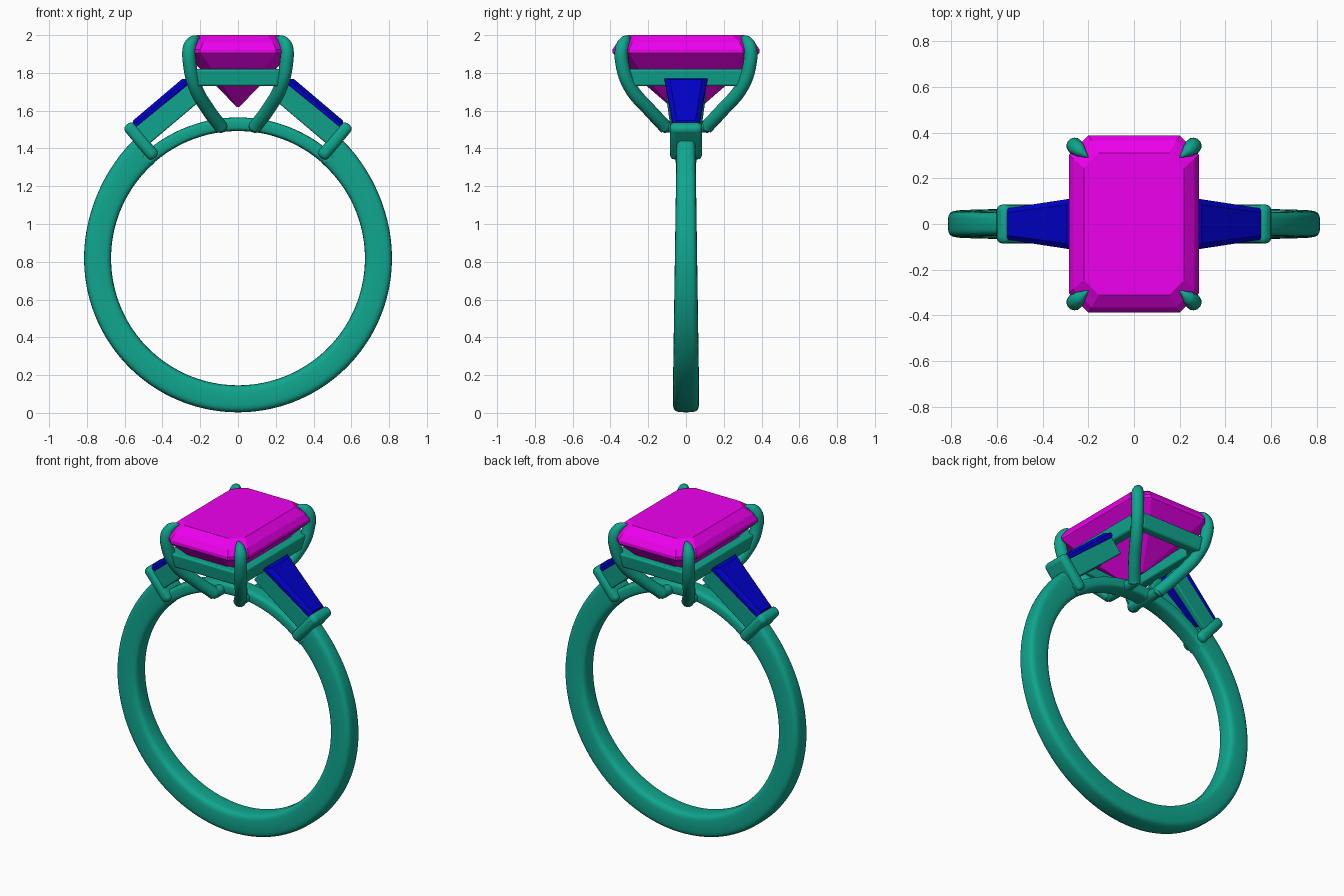
import bpy, bmesh, math
from mathutils import Vector

if "Cube" in bpy.data.objects:
    bpy.data.objects.remove(bpy.data.objects["Cube"])


def material(name, rgb):
    m = bpy.data.materials.new(name)
    m.diffuse_color = (*rgb, 1)
    m.use_nodes = True
    m.node_tree.nodes["Principled BSDF"].inputs["Base Color"].default_value = m.diffuse_color
    return m


METAL = material("teal_metal", (0.005, 0.38, 0.27))
PINK = material("magenta_gem", (0.85, 0.0, 0.85))
BLUE = material("blue_gem", (0.0, 0.0, 0.6))
CZ = 0.818  # height of the band centre


def finish(ob, mat, smooth=True, bevel=0):
    ob.data.materials.clear()
    ob.data.materials.append(mat)
    bpy.ops.object.select_all(action='DESELECT')
    ob.select_set(True)
    bpy.context.view_layer.objects.active = ob
    if bevel:
        b = ob.modifiers.new("round", 'BEVEL')
        b.width, b.segments = bevel, 3
    if smooth:
        bpy.ops.object.shade_smooth_by_angle(angle=math.radians(40))
    return ob


def loft(name, loops, mat, caps=True, smooth=True, bevel=0):
    """Skin a row of equal loops; without caps the row closes on itself."""
    bm = bmesh.new()
    rows = [[bm.verts.new(p) for p in lp] for lp in loops]
    n = len(rows[0])
    pairs = list(zip(rows, rows[1:]))
    if caps:
        bm.faces.new(rows[0])
        bm.faces.new(rows[-1])
    else:
        pairs.append((rows[-1], rows[0]))
    for a, b in pairs:
        for i in range(n):
            j = (i + 1) % n
            bm.faces.new((a[i], a[j], b[j], b[i]))
    bmesh.ops.recalc_face_normals(bm, faces=bm.faces)
    me = bpy.data.meshes.new(name)
    bm.to_mesh(me)
    bm.free()
    ob = bpy.data.objects.new(name, me)
    bpy.context.collection.objects.link(ob)
    return finish(ob, mat, smooth, bevel)


def octagon(hx, hy, cut, z):
    c = [(hx, hy - cut), (hx - cut, hy)]
    q = c + [(-x, y) for x, y in reversed(c)]
    return [(x, y, z) for x, y in q + [(-x, -y) for x, y in q]]


def arc(name, a0, a1, steps, shape):
    """Sweep a rounded rectangle round the finger; shape(a) gives inner, outer, half width."""
    loops = []
    for k in range(steps + 1):
        a = math.radians(a0 + (a1 - a0) * k / steps)
        r0, r1, hw = shape(a)
        lp = []
        for i in range(28):
            t = 2 * math.pi * i / 28
            c, s = math.cos(t), math.sin(t)
            r = (r0 + r1) / 2 + (r1 - r0) / 2 * math.copysign(abs(c) ** 0.5, c)
            y = hw * math.copysign(abs(s) ** 0.5, s)
            lp.append((r * math.cos(a), y, CZ + r * math.sin(a)))
        loops.append(lp)
    return loft(name, loops, METAL)


def tube(name, pts, radius):
    """Round rod through points (x, y, z, radius factor)."""
    cu = bpy.data.curves.new(name, 'CURVE')
    cu.dimensions = '3D'
    cu.bevel_depth, cu.bevel_resolution = radius, 5
    cu.use_fill_caps = True
    cu.resolution_u = 8
    sp = cu.splines.new('BEZIER')
    sp.bezier_points.add(len(pts) - 1)
    for bp, p in zip(sp.bezier_points, pts):
        bp.co, bp.radius = p[:3], p[3]
        bp.handle_left_type = bp.handle_right_type = 'AUTO'
    ob = bpy.data.objects.new(name, cu)
    bpy.context.collection.objects.link(ob)
    bpy.ops.object.select_all(action='DESELECT')
    ob.select_set(True)
    bpy.context.view_layer.objects.active = ob
    bpy.ops.object.convert(target='MESH')
    return finish(bpy.context.view_layer.objects.active, METAL)


# Band, rising a little toward the shoulders, and the thin bridge under the head
def band_shape(a):
    up = math.sin(a)
    return 0.672, 0.815 + 0.05 * max(0, up) ** 3, 0.059 - 0.011 * up


arc("band", 131, 409, 120, band_shape)
arc("bridge", 47, 133, 48, lambda a: (0.674, 0.746, 0.055))

# Centre stone: keel, stepped pavilion, girdle, crown and table
loft("centre_stone", [octagon(0.008, 0.08, 0.004, 1.62),
                      octagon(0.19, 0.3, 0.06, 1.81),
                      octagon(0.285, 0.388, 0.085, 1.905),
                      octagon(0.285, 0.388, 0.085, 1.925),
                      octagon(0.265, 0.365, 0.08, 1.96),
                      octagon(0.22, 0.31, 0.065, 2.0)], PINK, smooth=False)

# Gallery rail under the girdle
loft("gallery_rail", [octagon(0.25, 0.335, 0.04, 1.73), octagon(0.262, 0.35, 0.04, 1.82),
                      octagon(0.2, 0.29, 0.04, 1.82), octagon(0.19, 0.28, 0.04, 1.73)],
     METAL, caps=False, bevel=0.012)

# Four claw prongs
for sx, xn in ((-1, "left"), (1, "right")):
    for sy, yn in ((-1, "front"), (1, "back")):
        path = [(0.08, 0.10, 1.495, 0.6), (0.088, 0.108, 1.51, 1), (0.155, 0.19, 1.60, 1),
                (0.226, 0.295, 1.725, 1), (0.256, 0.338, 1.85, 1), (0.256, 0.338, 1.935, 1),
                (0.238, 0.322, 1.97, 0.8), (0.215, 0.303, 1.985, 0.35), (0.2, 0.292, 1.985, 0.05)]
        tube(f"prong_{yn}_{xn}", [(sx * x, sy * y, z, r) for x, y, z, r in path], 0.036)
    # Cross bar joining the prong feet over the bridge
    tube(f"foot_bar_{xn}", [(sx * 0.088, -0.108, 1.515, 1), (sx * 0.088, 0.108, 1.515, 1)], 0.032)

# Shoulders: u runs down the slope, v out of it
O, U, N = Vector((0.285, 0, 1.777)), Vector((0.763, 0, -0.646)), Vector((0.646, 0, 0.763))


def slope(s, u, y, v):
    p = O + U * u + N * v
    return (s * p.x, y, p.z)


def taper(s, u0, u1, w0, w1, v):
    return [slope(s, *p, v) for p in ((u0, -w0), (u1, -w1), (u1, w1), (u0, w0))]


for s, n in ((-1, "left"), (1, "right")):
    # Tapered side stone
    loft(f"side_stone_{n}", [taper(s, 0.03, 0.33, 0.07, 0.04, -0.09),
                             taper(s, -0.01, 0.375, 0.113, 0.068, -0.034),
                             taper(s, -0.01, 0.375, 0.113, 0.068, -0.018),
                             taper(s, 0.015, 0.355, 0.085, 0.05, 0.0)], BLUE, smooth=False)
    # Walls carrying the side stone
    for sy, yn in ((-1, "front"), (1, "back")):
        wall = [[slope(s, u, sy * y, v) for u, y in ((-0.01, 0.105), (0.385, 0.07),
                                                     (0.385, 0.035), (-0.01, 0.06))]
                for v in (-0.15, -0.036)]
        loft(f"side_wall_{yn}_{n}", wall, METAL, bevel=0.008)
    # Collar where the band meets the setting
    loft(f"collar_{n}", [taper(s, 0.36, 0.425, 0.086, 0.086, -0.225),
                         taper(s, 0.36, 0.425, 0.086, 0.086, 0.005)], METAL, bevel=0.026)
